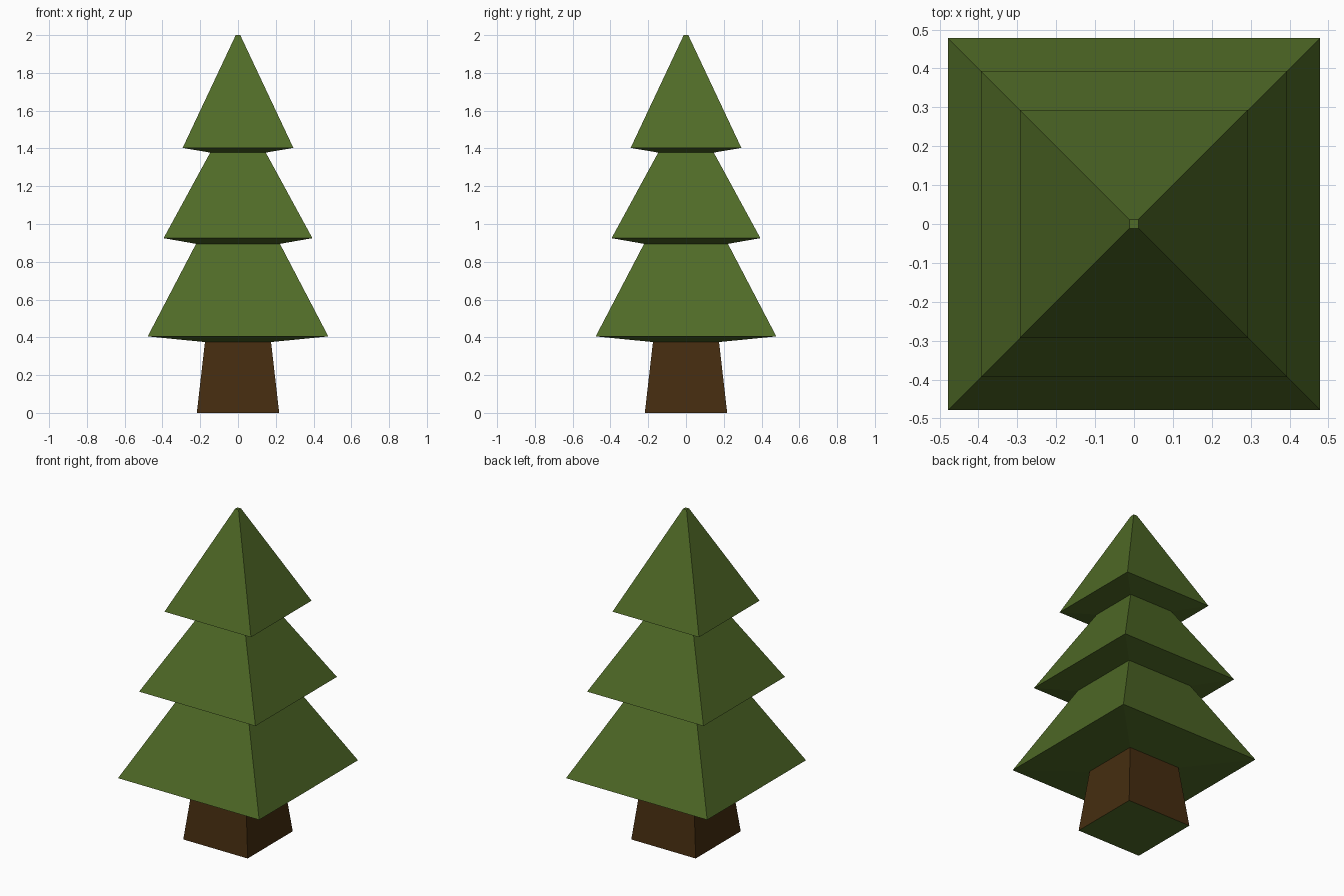
import bpy
import bmesh

cube = bpy.data.objects.get("Cube")
if cube:
    bpy.data.objects.remove(cube, do_unlink=True)


def material(name, rgb):
    mat = bpy.data.materials.new(name)
    mat.use_nodes = True
    colour = (*rgb, 1.0)
    mat.diffuse_color = colour
    bsdf = mat.node_tree.nodes["Principled BSDF"]
    bsdf.inputs["Base Color"].default_value = colour
    bsdf.inputs["Roughness"].default_value = 1.0
    return mat


green = material("leaf green", (0.08, 0.145, 0.02))
brown = material("bark brown", (0.06, 0.026, 0.005))


def square_loft(name, profile, mats, cap_bottom=False, cap_top=False):
    """Join square rings, given as (half width, height) from the bottom up."""
    bm = bmesh.new()
    rings = [[bm.verts.new((sx * r, sy * r, z))
              for sx, sy in ((-1, -1), (1, -1), (1, 1), (-1, 1))]
             for r, z in profile]
    for low, high in zip(rings, rings[1:]):
        for i in range(4):
            j = (i + 1) % 4
            bm.faces.new((low[i], low[j], high[j], high[i]))
    if cap_bottom:
        # The underside takes the last material
        bm.faces.new(rings[0][::-1]).material_index = len(mats) - 1
    if cap_top:
        bm.faces.new(rings[-1])
    mesh = bpy.data.meshes.new(name)
    bm.to_mesh(mesh)
    bm.free()
    for mat in mats:
        mesh.materials.append(mat)
    obj = bpy.data.objects.new(name, mesh)
    bpy.context.collection.objects.link(obj)
    return obj


# Tapered trunk with a green underside
square_loft("trunk", [(0.218, 0), (0.175, 0.375)], [brown, green], cap_bottom=True)

# Three tiers of foliage, each with a sloping underside
square_loft("lower_foliage", [(0.175, 0.375), (0.478, 0.405), (0.222, 0.895)], [green])
square_loft("middle_foliage", [(0.222, 0.895), (0.394, 0.925), (0.147, 1.378)], [green])
square_loft("upper_foliage", [(0.147, 1.378), (0.293, 1.403), (0.012, 2.0)], [green],
            cap_top=True)
